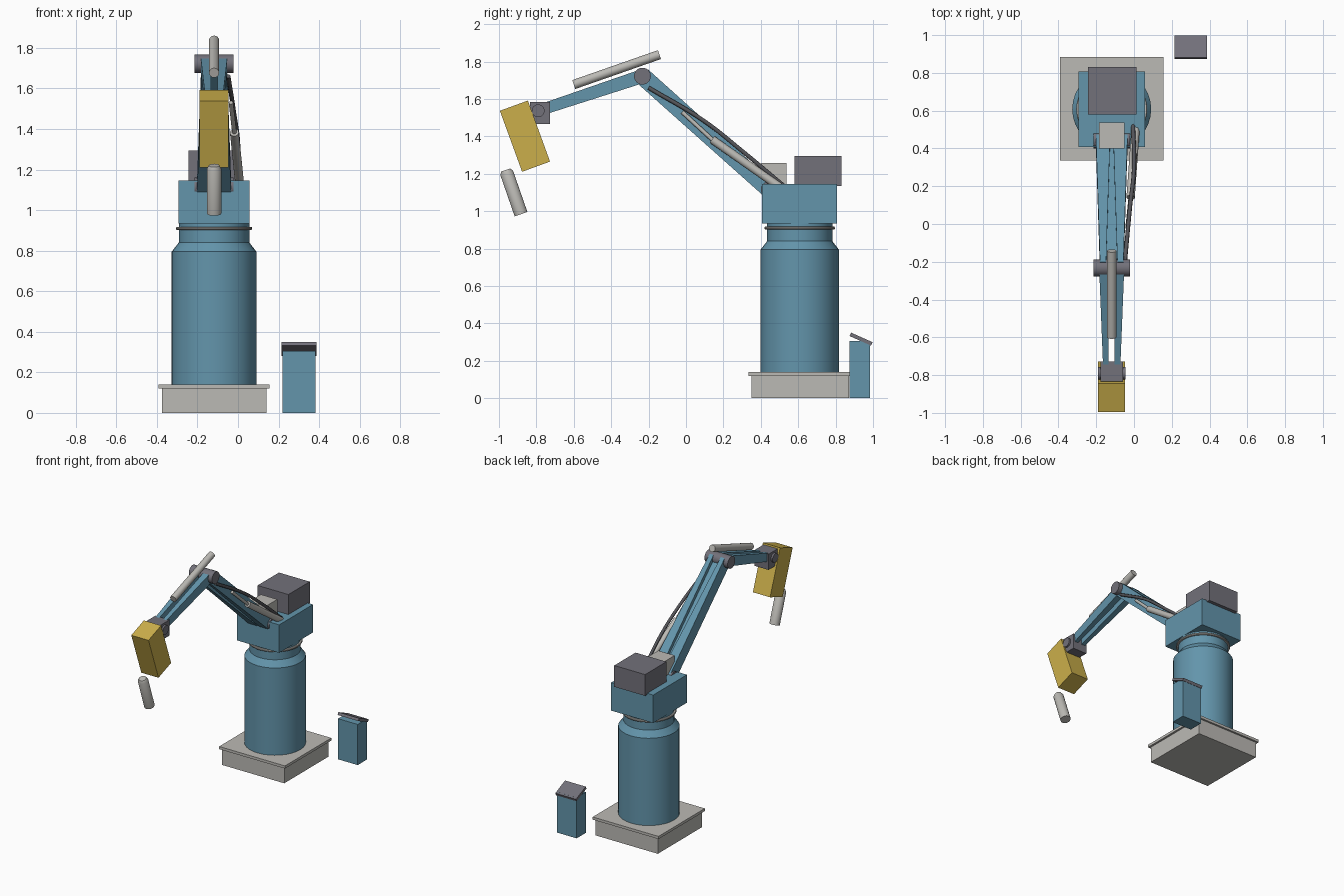
import bpy, bmesh, math
from mathutils import Vector, Matrix

old = bpy.data.objects.get("Cube")
if old:
    bpy.data.objects.remove(old, do_unlink=True)


def material(name, rgb):
    m = bpy.data.materials.new(name)
    m.use_nodes = True
    m.diffuse_color = (*rgb, 1)
    m.node_tree.nodes["Principled BSDF"].inputs["Base Color"].default_value = (*rgb, 1)
    return m


BLUE = material("steel blue", (0.125, 0.30, 0.41))
LIGHT = material("light grey", (0.50, 0.49, 0.46))
DARK = material("dark grey", (0.17, 0.165, 0.195))
YELLOW = material("tool yellow", (0.60, 0.43, 0.07))
CABLE = material("cable grey", (0.09, 0.09, 0.10))

CX = -0.118          # centre plane of the arm
CY = 0.608           # turning axis of the column


def finish(name, bm, mat, smooth=False):
    bmesh.ops.recalc_face_normals(bm, faces=bm.faces)
    mesh = bpy.data.meshes.new(name)
    bm.to_mesh(mesh)
    bm.free()
    mesh.materials.append(mat)
    ob = bpy.data.objects.new(name, mesh)
    bpy.context.collection.objects.link(ob)
    if smooth:
        bpy.ops.object.select_all(action='DESELECT')
        ob.select_set(True)
        bpy.context.view_layer.objects.active = ob
        bpy.ops.object.shade_smooth_by_angle(angle=math.radians(35))
    return ob


def box(name, centre, size, mat, tilt=0):
    bm = bmesh.new()
    bmesh.ops.create_cube(bm, size=1, matrix=Matrix.Translation(centre)
                          @ Matrix.Rotation(math.radians(tilt), 4, 'X')
                          @ Matrix.Diagonal((*size, 1)))
    return finish(name, bm, mat)


def lathe(name, start, axis, profile, mat, segs=24):
    """Closed turned solid; profile holds (radius, distance along axis)."""
    bm = bmesh.new()
    turn = Vector(axis).to_track_quat('Z', 'Y')
    rings = []
    for r, d in profile:
        angles = [2 * math.pi * i / segs for i in range(segs)]
        rings.append([bm.verts.new(Vector(start) + turn @ Vector(
            (r * math.cos(a), r * math.sin(a), d))) for a in angles])
    for a, b in zip(rings, rings[1:]):
        for i in range(segs):
            j = (i + 1) % segs
            bm.faces.new((a[i], a[j], b[j], b[i]))
    bm.faces.new(rings[0])
    bm.faces.new(rings[-1])
    return finish(name, bm, mat, smooth=True)


def rod(name, p, q, r, mat, segs=16):
    axis = Vector(q) - Vector(p)
    return lathe(name, p, axis, [(r, 0), (r, axis.length)], mat, segs)


def pin(name, y, z, r, half):
    return rod(name, (CX - half, y, z), (CX + half, y, z), r, DARK, 24)


def beam(name, ends, mat):
    """Tapered bar; each end is (y, z, inner x, outer x, half height)."""
    bm = bmesh.new()
    run = Vector((0, ends[1][0] - ends[0][0], ends[1][1] - ends[0][1])).normalized()
    up = run.cross(Vector((1, 0, 0)))
    rings = []
    for y, z, xa, xb, h in ends:
        rings.append([bm.verts.new(Vector((CX + x, y, z)) + up * s * h)
                      for x, s in ((xa, -1), (xb, -1), (xb, 1), (xa, 1))])
    a, b = rings
    for i in range(4):
        j = (i + 1) % 4
        bm.faces.new((a[i], a[j], b[j], b[i]))
    bm.faces.new(a)
    bm.faces.new(b)
    return finish(name, bm, mat)


def tube(name, points, r, mat):
    curve = bpy.data.curves.new(name, 'CURVE')
    curve.dimensions = '3D'
    curve.bevel_depth = r
    curve.bevel_resolution = 2
    curve.use_fill_caps = True
    s = curve.splines.new('BEZIER')
    s.bezier_points.add(len(points) - 1)
    for bp, p in zip(s.bezier_points, points):
        bp.co = p
        bp.handle_left_type = bp.handle_right_type = 'AUTO'
    s.resolution_u = 6
    curve.materials.append(mat)
    ob = bpy.data.objects.new(name, curve)
    bpy.context.collection.objects.link(ob)


# Plinth and column
box("base_block", (CX, 0.61, 0.06), (0.516, 0.522, 0.12), LIGHT)
box("base_flange", (CX, 0.61, 0.13), (0.546, 0.55, 0.02), LIGHT)
lathe("column", (CX, CY, 0.14), (0, 0, 1),
      [(0.209, 0), (0.209, 0.655), (0.174, 0.70), (0.174, 0.80)], BLUE, 32)
lathe("bearing_ring", (CX, CY, 0.903), (0, 0, 1),
      [(0.185, 0), (0.188, 0.004), (0.188, 0.01), (0.185, 0.014)], LIGHT, 32)

# Turret with its motor and junction box
box("turret", (CX, 0.607, 1.04), (0.35, 0.40, 0.21), BLUE)
box("motor_housing", (-0.115, 0.706, 1.215), (0.256, 0.253, 0.16), DARK)
box("junction_box", (CX, 0.469, 1.19), (0.137, 0.137, 0.137), LIGHT)

# Joint pins
SHOULDER, ELBOW, WRIST = (0.445, 1.115), (-0.233, 1.722), (-0.79, 1.537)
pin("shoulder_pin", *SHOULDER, 0.045, 0.096)
pin("elbow_pin", *ELBOW, 0.045, 0.096)
pin("wrist_pin", *WRIST, 0.034, 0.072)

# Paired arm rails
for side, label in ((1, "left"), (-1, "right")):
    beam(f"upper_arm_rail_{label}",
         [(*SHOULDER, side * 0.008, side * 0.084, 0.045),
          (*ELBOW, side * 0.03, side * 0.062, 0.047)], BLUE)
    beam(f"forearm_rail_{label}",
         [(*ELBOW, side * 0.016, side * 0.066, 0.037),
          (*WRIST, side * 0.016, side * 0.044, 0.03)], BLUE)
beam("upper_arm_web", [(*SHOULDER, -0.03, 0.03, 0.02),
                       (*ELBOW, -0.04, 0.04, 0.02)], BLUE)

# Balance cylinder above the elbow
rod("balance_cylinder", (CX, -0.60, 1.677), (CX, -0.142, 1.837), 0.025, LIGHT)

# Wrist and tool head
box("wrist_block", (CX, -0.781, 1.526), (0.117, 0.108, 0.118), DARK)
box("tool_head", (CX, -0.861, 1.401), (0.143, 0.159, 0.347), YELLOW, 20)
lathe("tool_nozzle", (CX, -0.882, 0.984), (0, -0.081, 0.233),
      [(0.036, 0), (0.036, 0.232), (0.026, 0.25)], LIGHT)

# Side actuator and cable
rod("actuator_barrel", (-0.018, 0.14, 1.383), (0.008, 0.50, 1.13), 0.022, LIGHT)
rod("actuator_rod", (-0.035, -0.02, 1.53), (-0.018, 0.14, 1.383), 0.011, LIGHT, 12)
tube("side_cable", [(-0.048, -0.20, 1.66), (-0.02, 0.10, 1.48),
                    (0.0, 0.29, 1.33), (-0.005, 0.53, 1.13)], 0.011, CABLE)

# Control console
box("console_body", (0.30, 0.93, 0.153), (0.163, 0.11, 0.305), BLUE)
box("console_panel", (0.301, 0.936, 0.316), (0.172, 0.126, 0.02), DARK, -24)
